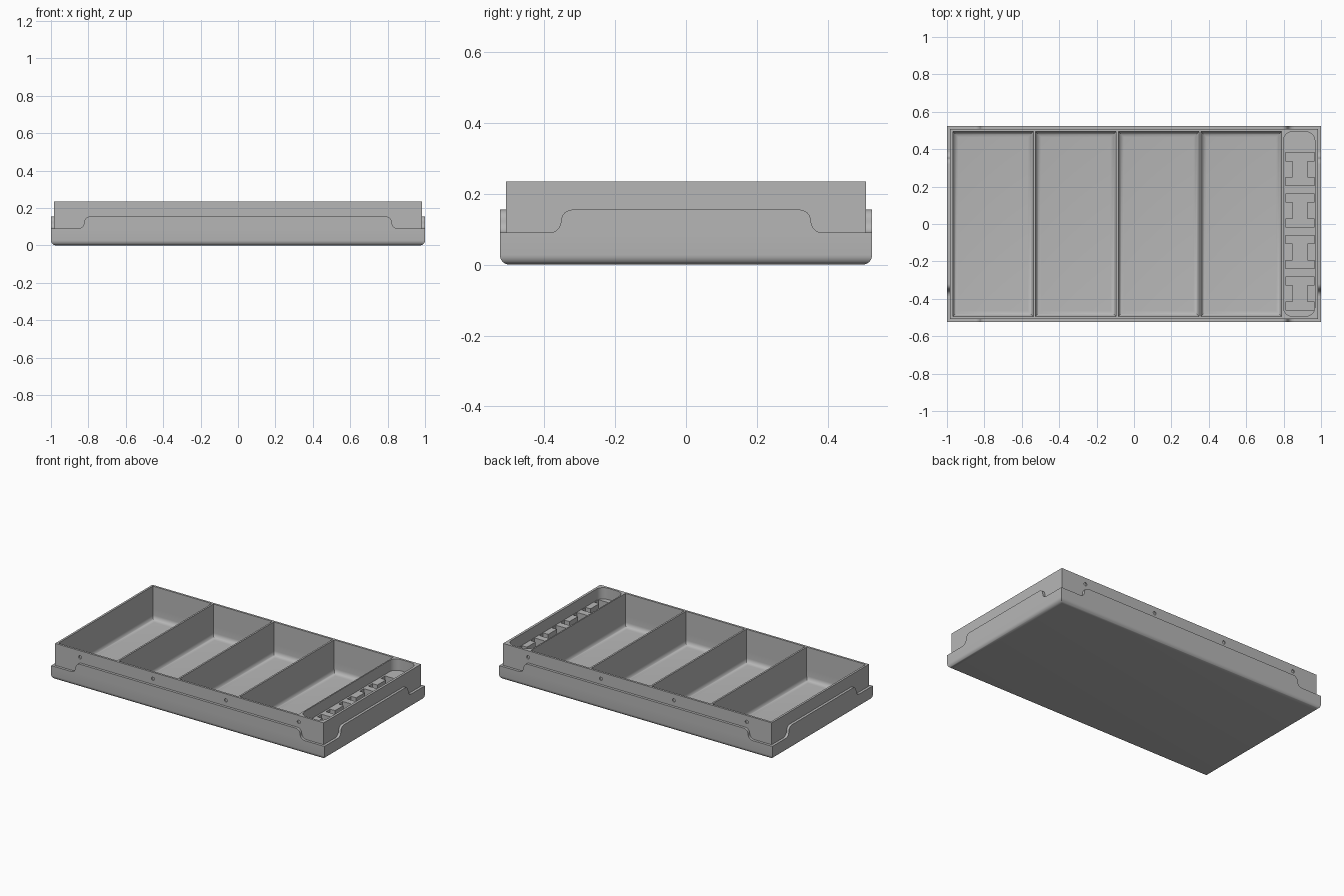
import bpy, bmesh, math
from mathutils import Matrix, Vector

cube = bpy.data.objects.get("Cube")
if cube:
    bpy.data.objects.remove(cube, do_unlink=True)

GREY = (0.47, 0.47, 0.47, 1)
mat = bpy.data.materials.new("plain_grey")
mat.use_nodes = True
mat.diffuse_color = GREY
mat.node_tree.nodes["Principled BSDF"].inputs["Base Color"].default_value = GREY

LENGTH, DEPTH, HEIGHT = 1.0, 0.525, 0.235   # half length, half depth, full height
SKIRT = 0.017                               # thickness of the raised skirt
LEDGE, SKIRT_TOP = 0.09, 0.155
WALL_X, WALL_Y = LENGTH - SKIRT, DEPTH - SKIRT


def to_object(name, bm):
    bmesh.ops.recalc_face_normals(bm, faces=bm.faces[:])
    mesh = bpy.data.meshes.new(name)
    bm.to_mesh(mesh)
    bm.free()
    mesh.materials.append(mat)
    ob = bpy.data.objects.new(name, mesh)
    bpy.context.collection.objects.link(ob)
    return ob


def add_box(bm, x0, x1, y0, y1, z0, z1, round_bottom=0.0):
    size = Matrix.Diagonal((x1 - x0, y1 - y0, z1 - z0, 1))
    place = Matrix.Translation(((x0 + x1) / 2, (y0 + y1) / 2, (z0 + z1) / 2))
    verts = bmesh.ops.create_cube(bm, size=1, matrix=place @ size)["verts"]
    if round_bottom:
        edges = {e for v in verts for e in v.link_edges
                 if all(abs(w.co.z - z0) < 1e-5 for w in e.verts)}
        bmesh.ops.bevel(bm, geom=list(edges), offset=round_bottom, segments=6,
                        profile=0.5, affect='EDGES')


def add_prism(bm, points, direction):
    face = bm.faces.new([bm.verts.new(p) for p in points])
    moved = bmesh.ops.extrude_face_region(bm, geom=[face], use_keep_orig=True)["geom"]
    verts = [g for g in moved if isinstance(g, bmesh.types.BMVert)]
    bmesh.ops.translate(bm, verts=verts, vec=direction)


def arc(cx, cy, r, start, end, steps=6):
    angles = [math.radians(start + (end - start) * i / steps) for i in range(steps + 1)]
    return [(cx + r * math.cos(a), cy + r * math.sin(a)) for a in angles]


def activate(ob):
    bpy.ops.object.select_all(action='DESELECT')
    ob.select_set(True)
    bpy.context.view_layer.objects.active = ob


def cut(ob, cutter):
    mod = ob.modifiers.new("cut", 'BOOLEAN')
    mod.operation, mod.solver, mod.object = 'DIFFERENCE', 'EXACT', cutter
    activate(ob)
    bpy.ops.object.modifier_apply(modifier=mod.name)


# Solid lower base with rounded bottom edge, and the upper walls above it
bm = bmesh.new()
add_box(bm, -LENGTH, LENGTH, -DEPTH, DEPTH, 0, LEDGE, 0.027)
base = to_object("base", bm)
bm = bmesh.new()
add_box(bm, -WALL_X, WALL_X, -WALL_Y, WALL_Y, LEDGE, HEIGHT)
walls = to_object("tray_walls", bm)

# Four compartments with filleted floors
bm = bmesh.new()
for i in range(4):
    left = -0.969 + i * 0.4425
    add_box(bm, left, left + 0.431, -0.494, 0.494, 0.015, 0.3, 0.03)
compartments = to_object("compartment_cutter", bm)

# Shallow rounded pocket along one end
bm = bmesh.new()
r = 0.05
x0, x1, y1 = 0.798, 0.967, 0.494
outline = (arc(x1 - r, y1 - r, r, 0, 90) + arc(x0 + r, y1 - r, r, 90, 180)
           + arc(x0 + r, r - y1, r, 180, 270) + arc(x1 - r, r - y1, r, 270, 360))
add_prism(bm, [(x, y, 0.16) for x, y in outline], Vector((0, 0, 0.1)))
pocket = to_object("pocket_cutter", bm)

# Row of I-shaped slots in the pocket floor
bm = bmesh.new()
for i in range(4):
    cy = 0.293 - i * 0.2215
    quarter = [(0.077, 0.088), (0.077, 0.045), (0.04, 0.045)]
    right = quarter + [(x, -y) for x, y in reversed(quarter)]
    shape = right + [(-x, -y) for x, y in right]
    add_prism(bm, [(0.887 + x, cy + y, 0.1) for x, y in shape], Vector((0, 0, 0.09)))
slots = to_object("slot_cutter", bm)

# Small round recesses along the front and back walls
bm = bmesh.new()
for side in (-1, 1):
    for x in (-0.8, -0.267, 0.267, 0.8):
        turn = Matrix.Translation((x, side * WALL_Y, 0.192)) @ Matrix.Rotation(math.pi / 2, 4, 'X')
        bmesh.ops.create_cone(bm, cap_ends=True, segments=20, radius1=0.011,
                              radius2=0.011, depth=0.014, matrix=turn)
holes = to_object("hole_cutter", bm)

cut(base, compartments)
for cutter in (compartments, pocket, slots, holes):
    cut(walls, cutter)
for cutter in (compartments, pocket, slots, holes):
    bpy.data.objects.remove(cutter, do_unlink=True)

# Raised skirt panels with S-curved ends, one on each side
R = (SKIRT_TOP - LEDGE) / 2


def skirt_panel(name, half_top, distance, angle):
    mid = LEDGE + R
    end = arc(half_top, mid, R, 90, 0) + arc(half_top + 2 * R, mid, R, 180, 270)
    profile = end + [(-x, z) for x, z in reversed(end)]
    bm = bmesh.new()
    add_prism(bm, [(x, -distance, z) for x, z in profile], Vector((0, SKIRT, 0)))
    bmesh.ops.rotate(bm, verts=bm.verts[:], cent=(0, 0, 0),
                     matrix=Matrix.Rotation(math.radians(angle), 3, 'Z'))
    return to_object(name, bm)


parts = [base, walls,
         skirt_panel("front_skirt", 0.79, DEPTH, 0),
         skirt_panel("back_skirt", 0.79, DEPTH, 180),
         skirt_panel("left_skirt", 0.32, LENGTH, 90),
         skirt_panel("right_skirt", 0.32, LENGTH, -90)]

for part in parts:
    activate(part)
    bpy.ops.object.shade_smooth_by_angle(angle=math.radians(35))
